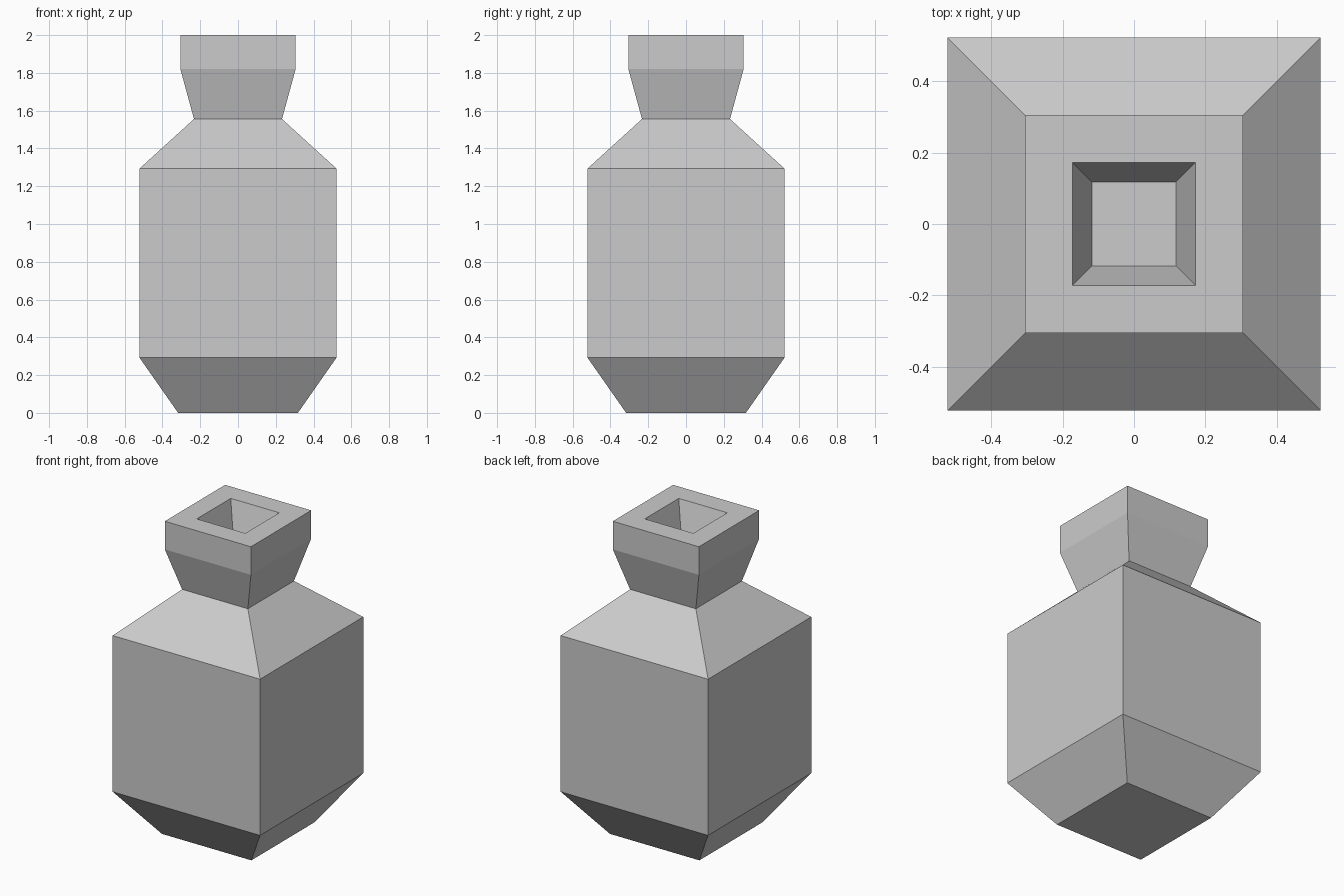
import bpy, bmesh

if "Cube" in bpy.data.objects:
    bpy.data.objects.remove(bpy.data.objects["Cube"])

# Square cross-section profile: (half width, height), from base up and into the mouth
PROFILE = [
    (0.317, 0.0), (0.522, 0.293), (0.522, 1.293),   # base chamfer and body
    (0.233, 1.556), (0.305, 1.82), (0.305, 2.0),    # shoulder, neck and lip
    (0.172, 2.0), (0.118, 1.82),                    # tapered mouth recess
]


def square_ring(bm, half, z):
    return [bm.verts.new((sx * half, sy * half, z))
            for sx, sy in ((-1, -1), (1, -1), (1, 1), (-1, 1))]


def square_loft(name, profile):
    bm = bmesh.new()
    rings = [square_ring(bm, h, z) for h, z in profile]
    for low, high in zip(rings, rings[1:]):
        for i in range(4):
            j = (i + 1) % 4
            bm.faces.new((low[i], low[j], high[j], high[i]))
    # Close the base and the floor of the recess
    bm.faces.new(rings[0][::-1])
    bm.faces.new(rings[-1])
    mesh = bpy.data.meshes.new(name)
    bm.to_mesh(mesh)
    bm.free()
    obj = bpy.data.objects.new(name, mesh)
    bpy.context.collection.objects.link(obj)
    return obj


# Bottle
square_loft("square_bottle", PROFILE)
